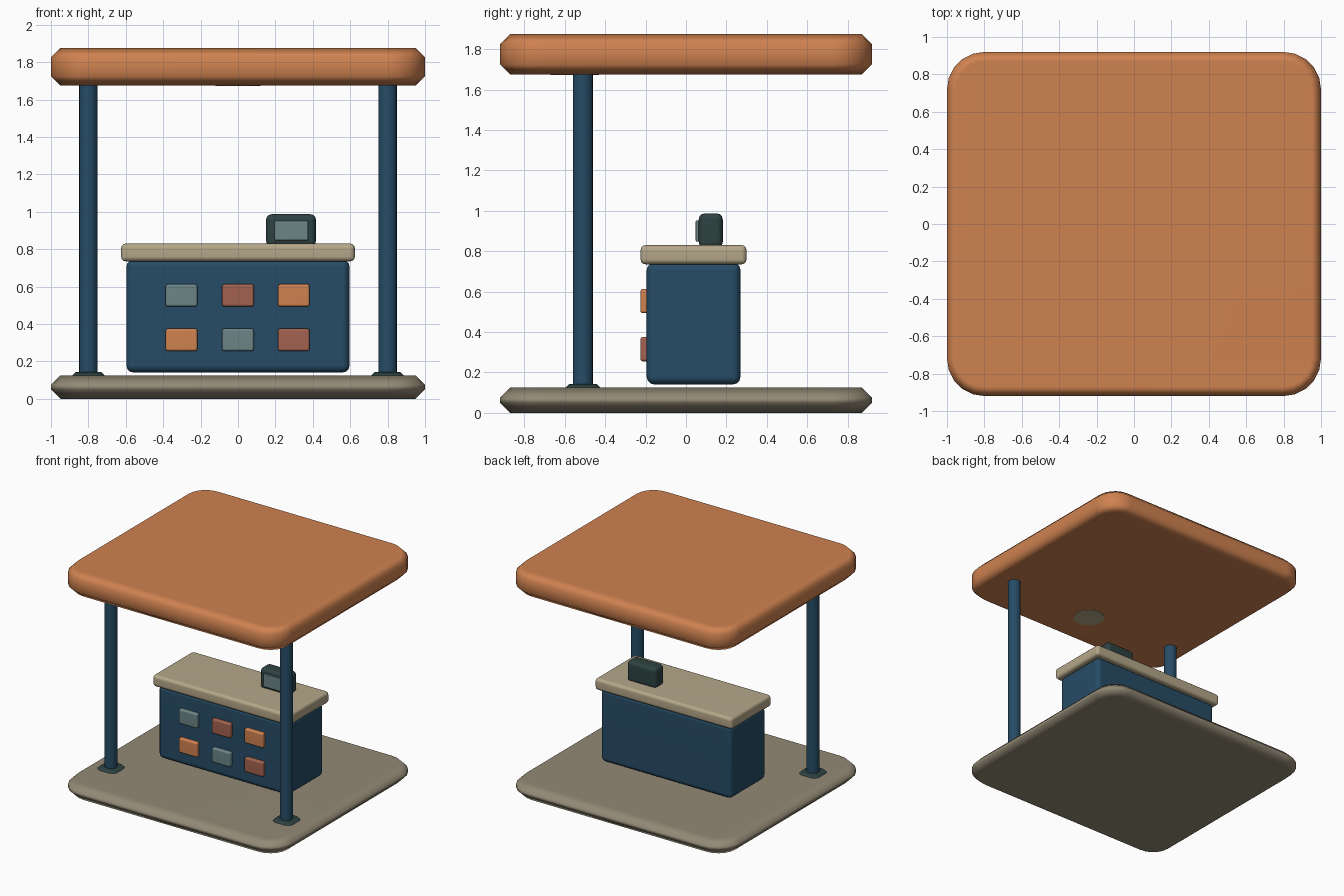
import bpy, bmesh, math
from mathutils import Matrix

cube = bpy.data.objects.get("Cube")
if cube:
    bpy.data.objects.remove(cube, do_unlink=True)


def material(name, r, g, b):
    """Flat material from 0-255 display values, stored as linear."""
    def lin(c):
        c /= 255
        return c / 12.92 if c <= 0.04045 else ((c + 0.055) / 1.055) ** 2.4
    colour = (lin(r), lin(g), lin(b), 1)
    mat = bpy.data.materials.new(name)
    mat.use_nodes = True
    mat.diffuse_color = colour
    mat.node_tree.nodes["Principled BSDF"].inputs["Base Color"].default_value = colour
    return mat


ORANGE = material("orange", 207, 130, 80)
TAN = material("tan", 181, 167, 137)
STONE = material("stone", 147, 138, 118)
NAVY = material("navy", 38, 76, 102)
DARK = material("dark_teal", 45, 66, 65)
GREY = material("grey_blue", 108, 133, 135)
BRICK = material("brick", 163, 98, 79)


def finish(name, bm, mat, angle=50):
    """Turn a bmesh into a smooth-shaded object."""
    bmesh.ops.recalc_face_normals(bm, faces=bm.faces)
    mesh = bpy.data.meshes.new(name)
    bm.to_mesh(mesh)
    bm.free()
    mesh.materials.append(mat)
    obj = bpy.data.objects.new(name, mesh)
    bpy.context.collection.objects.link(obj)
    bpy.ops.object.select_all(action='DESELECT')
    obj.select_set(True)
    bpy.context.view_layer.objects.active = obj
    bpy.ops.object.shade_smooth_by_angle(angle=math.radians(angle))
    weighted = obj.modifiers.new("weighted_normals", 'WEIGHTED_NORMAL')
    weighted.keep_sharp = True
    return obj


def block(lo, hi):
    """Box mesh between two corners."""
    bm = bmesh.new()
    bmesh.ops.create_cube(bm, size=1)
    for v in bm.verts:
        for i in range(3):
            v.co[i] = lo[i] if v.co[i] < 0 else hi[i]
    return bm


def soft_box(name, lo, hi, radius, mat, segments=3):
    """Box with all edges rounded."""
    bm = block(lo, hi)
    bmesh.ops.bevel(bm, geom=bm.edges[:], offset=radius, segments=segments,
                    profile=0.5, affect='EDGES')
    return finish(name, bm, mat)


def slab(name, lo, hi, corner, chamfer, mat):
    """Plate with rounded plan corners and chamfered rims."""
    bm = block(lo, hi)
    upright = [e for e in bm.edges if abs(e.verts[0].co.z - e.verts[1].co.z) > 1e-4]
    bmesh.ops.bevel(bm, geom=upright, offset=corner, segments=5,
                    profile=0.5, affect='EDGES')
    rims = [e for e in bm.edges if abs(e.verts[0].co.z - e.verts[1].co.z) < 1e-4]
    bmesh.ops.bevel(bm, geom=rims, offset=chamfer, segments=1, affect='EDGES')
    return finish(name, bm, mat)


def cylinder(name, x, y, z0, z1, radius, sides, mat):
    bm = bmesh.new()
    bmesh.ops.create_cone(bm, cap_ends=True, segments=sides, radius1=radius,
                          radius2=radius, depth=z1 - z0,
                          matrix=Matrix.Translation((x, y, (z0 + z1) / 2)))
    return finish(name, bm, mat)


# Platform and canopy
slab("platform", (-1, -0.92, 0), (1, 0.92, 0.125), 0.2, 0.05, STONE)
slab("canopy", (-1, -0.92, 1.675), (1, 0.92, 1.875), 0.2, 0.05, ORANGE)
cylinder("canopy_lamp", 0, -0.55, 1.671, 1.69, 0.12, 24, TAN)

# Front posts with foot plates
for side, x in (("right", -0.8), ("left", 0.8)):
    cylinder(side + "_post", x, -0.51, 0.1, 1.7, 0.05, 16, NAVY)
    slab(side + "_post_foot", (x - 0.088, -0.598, 0.1), (x + 0.088, -0.422, 0.143),
         0.05, 0.02, DARK)

# Counter
soft_box("counter_body", (-0.597, -0.195, 0.14), (0.597, 0.27, 0.745), 0.04, NAVY)
soft_box("counter_top", (-0.625, -0.225, 0.735), (0.625, 0.3, 0.83), 0.025, TAN)

# Goods on the counter front
rows = (("upper", 0.553, (GREY, BRICK, ORANGE)), ("lower", 0.315, (ORANGE, GREY, BRICK)))
for row, z, mats in rows:
    for column, x, mat in zip(("right", "middle", "left"), (-0.302, 0, 0.298), mats):
        soft_box(f"{row}_{column}_panel", (x - 0.085, -0.226, z - 0.06),
                 (x + 0.085, -0.18, z + 0.06), 0.012, mat, 2)

# Till
soft_box("till_body", (0.15, 0.063, 0.815), (0.417, 0.182, 0.987), 0.03, DARK)
soft_box("till_screen", (0.195, 0.048, 0.847), (0.375, 0.08, 0.953), 0.006, GREY, 2)
